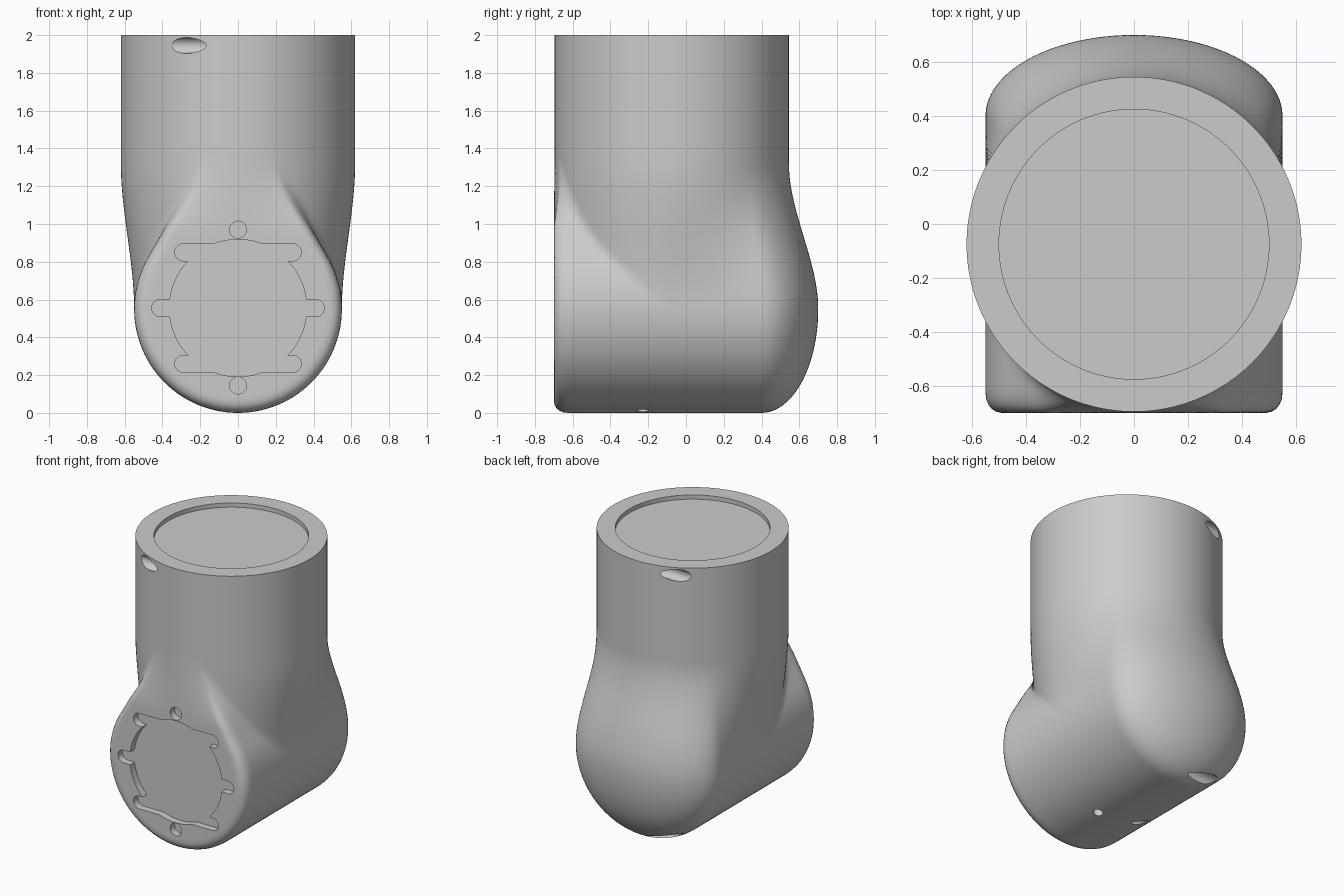
import bpy, bmesh, math
from mathutils import Matrix, Vector

default = bpy.data.objects.get("Cube")
if default:
    bpy.data.objects.remove(default, do_unlink=True)

AXIS_Y = -0.075      # centre of the upright tube
TUBE = 0.62          # tube radius
HUB = 0.55           # radius and centre height of the lying hub
FRONT = 0.625        # distance from tube axis to the flat front
N = 128              # points per half ring

grey = bpy.data.materials.new("light_grey")
grey.use_nodes = True
grey.diffuse_color = (0.6, 0.6, 0.6, 1)
grey.node_tree.nodes["Principled BSDF"].inputs["Base Color"].default_value = (0.6, 0.6, 0.6, 1)


def smoothstep(a, b, v):
    v = min(max((v - a) / (b - a), 0), 1)
    return v * v * (3 - 2 * v)


def lerp(a, b, t):
    return a + (b - a) * t


def soft_max(a, b, k):
    h = max(k - abs(a - b), 0)
    return max(a, b) + (h * h / (4 * k) if k > 0 else 0)


def soft_min(a, b, k):
    return -soft_max(-a, -b, k)


def hub_back(s, c):
    """Ray length to straight sides ending in a shallow dome."""
    start, depth = 0.4 - AXIS_Y, 0.3
    side = HUB / max(s, 1e-6)
    if side * c < start:
        return side
    a = (s / HUB) ** 2 + (c / depth) ** 2
    b = c * start / depth ** 2
    q = (start / depth) ** 2 - 1
    return (b + math.sqrt(max(b * b - a * q, 0))) / a


def radius(theta, z):
    """Section of the shell at height z, hub blending into tube."""
    s, c = abs(math.sin(theta)), -math.cos(theta)
    t = smoothstep(0.55, 1.32, z)
    if c > 0:
        return lerp(hub_back(s, c), TUBE, t)
    body = lerp(1 / math.hypot(s / HUB, c / TUBE), TUBE, t)
    # hub outline is round, then runs up in straight tangents
    if z < 0.825:
        width = math.sqrt(HUB ** 2 - (z - HUB) ** 2)
    else:
        width = max(0.476 - 0.577 * (z - 0.825), 0.01)
    flat = FRONT / max(-c, 1e-6)
    boss = soft_min(width / max(s, 1e-6), flat, 0.11)
    r = min(soft_max(body, boss, 0.1 * t), flat)
    return lerp(r, body, smoothstep(0.95, 1.4, z))


def bridge(bm, lower, upper, closed):
    count = len(lower)
    for i in range(count if closed else count - 1):
        j = (i + 1) % count
        bm.faces.new((lower[i], lower[j], upper[j], upper[i]))


# Shell: lofted upper part over a turned lower half
bm = bmesh.new()
angles = [math.pi * i / N for i in range(2 * N)]
heights = [lerp(HUB, 1.45, i / 45) for i in range(46)] + [1.7, 2.0]
previous = None
for z in heights:
    ring = []
    for a in angles:
        r = radius(a, z)
        ring.append(bm.verts.new((r * math.sin(a), AXIS_Y - r * math.cos(a), z)))
    if previous:
        bridge(bm, previous, ring, True)
    previous = ring
bm.faces.new(previous)

TURNS = 56
previous = None
for j in range(TURNS + 1):
    turn = math.pi * j / TURNS
    row = []
    for i in range(N + 1):
        a = math.pi * i / N
        r = radius(a, HUB)
        x = r * math.sin(a)
        row.append(bm.verts.new((x * math.cos(turn), AXIS_Y - r * math.cos(a),
                                 HUB - x * math.sin(turn))))
    if previous:
        bridge(bm, previous, row, False)
    previous = row
bmesh.ops.remove_doubles(bm, verts=bm.verts, dist=2e-5)
bmesh.ops.dissolve_degenerate(bm, edges=bm.edges, dist=1e-6)
bmesh.ops.recalc_face_normals(bm, faces=bm.faces)
mesh = bpy.data.meshes.new("joint_shell")
bm.to_mesh(mesh)
bm.free()
shell = bpy.data.objects.new("joint_shell", mesh)
bpy.context.collection.objects.link(shell)
mesh.materials.append(grey)


def prism_cutter(outline, start, direction):
    """Closed prism: outline points swept along direction from start."""
    direction = Vector(direction)
    turn = Vector((0, 0, 1)).rotation_difference(direction).to_matrix().to_4x4()
    place = Matrix.Translation(start) @ turn
    b = bmesh.new()
    ends = [[b.verts.new(place @ Vector((x, y, d))) for x, y in outline]
            for d in (0, direction.length)]
    bridge(b, ends[0], ends[1], True)
    b.faces.new(ends[0])
    b.faces.new(ends[1])
    bmesh.ops.recalc_face_normals(b, faces=b.faces)
    m = bpy.data.meshes.new("cutter")
    b.to_mesh(m)
    b.free()
    m.materials.append(grey)
    cutter = bpy.data.objects.new("cutter", m)
    cutter.hide_render = True
    bpy.context.collection.objects.link(cutter)
    return cutter


def capsule(r, half=0.0, sides=32):
    """Round outline, stretched along its x when half is given."""
    pts = []
    for i in range(sides):
        a = 2 * math.pi * (i + 0.5) / sides
        pts.append((r * math.cos(a) + math.copysign(half, math.cos(a)), r * math.sin(a)))
    return pts


def bore(start, direction, r, half=0.0, sides=32):
    cutters.append(prism_cutter(capsule(r, half, sides), start, direction))


cutters = []
# Top recess
bore((0, AXIS_Y, 1.97), (0, 0, 0.2), 0.5, sides=96)
# Front pocket: round well with three cross slots and two pin holes
inward = (0, 0.25, 0)
bore((0, -0.9, 0.555), inward, 0.363, sides=96)
for z, half in ((0.85, 0.29), (0.26, 0.29), (0.555, 0.412)):
    bore((0, -0.9, z), inward, 0.045, half)
for z in (0.97, 0.145):
    bore((0, -0.9, z), inward, 0.045)
# Sideways screw bores near the top rim and under the hub
for y, z in ((-0.63, 1.945), (0.48, 1.945), (0.48, 0.07), (-0.2, 0.05)):
    bore((-0.9, y, z), (0.88, 0, 0), 0.042 if z > 1 or y > 0 else 0.03)
# Small drain hole underneath
bore((0.11, -0.23, -0.1), (0, 0, 0.2), 0.032)

bpy.ops.object.select_all(action='DESELECT')
shell.select_set(True)
bpy.context.view_layer.objects.active = shell
for cutter in cutters:
    mod = shell.modifiers.new("cut", 'BOOLEAN')
    mod.operation = 'DIFFERENCE'
    mod.solver = 'EXACT'
    mod.object = cutter
    bpy.ops.object.modifier_apply(modifier=mod.name)
    bpy.data.objects.remove(cutter, do_unlink=True)

bpy.ops.object.shade_smooth_by_angle(angle=math.radians(30))
